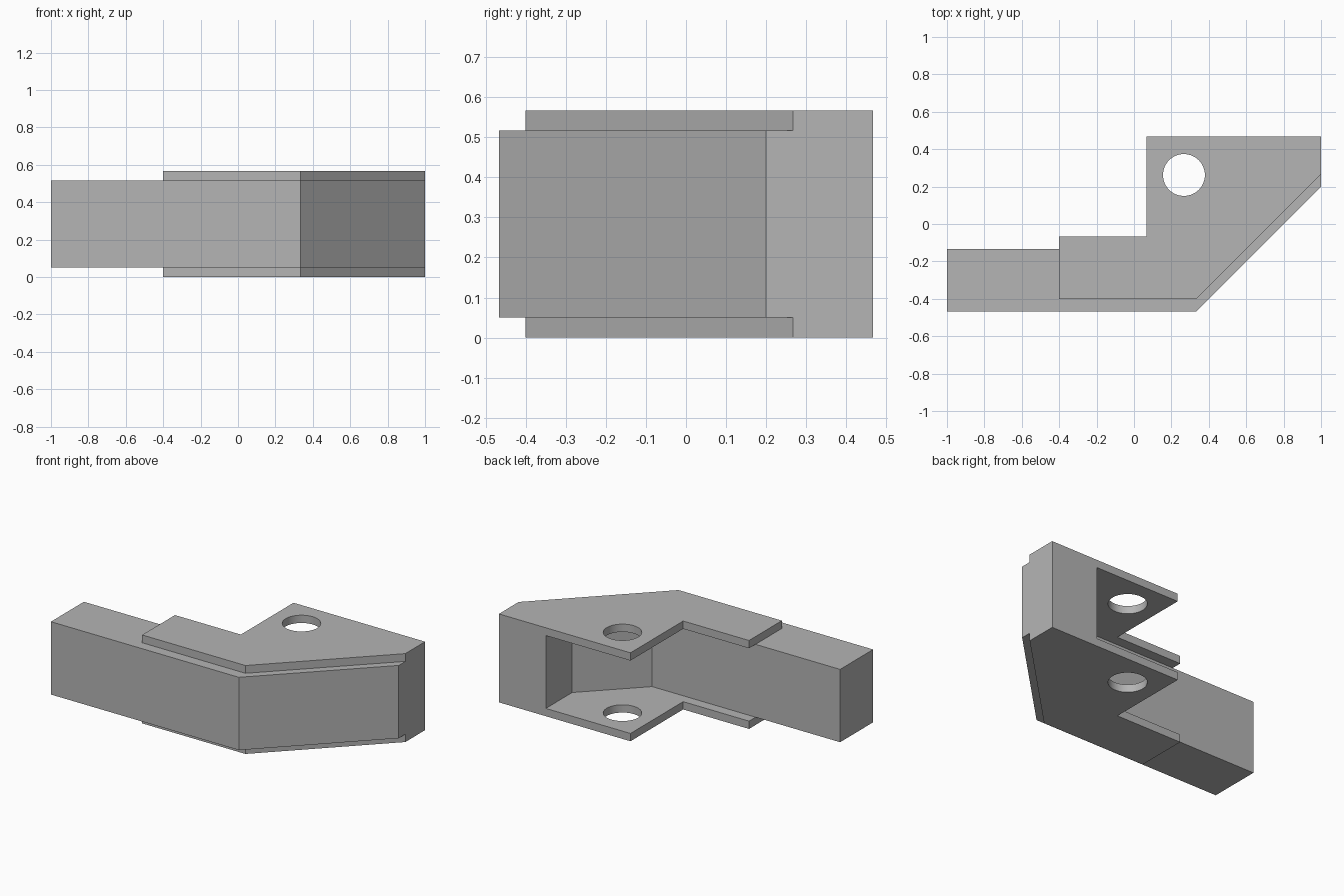
import bpy
import bmesh

cube = bpy.data.objects.get("Cube")
if cube:
    bpy.data.objects.remove(cube, do_unlink=True)

HEIGHT, PLATE = 0.567, 0.05

grey = bpy.data.materials.new("plain_grey")
grey.use_nodes = True
grey.diffuse_color = (0.46, 0.46, 0.46, 1)
grey.node_tree.nodes["Principled BSDF"].inputs["Base Color"].default_value = grey.diffuse_color


def prism(name, outline, z0, z1):
    """Extrude a flat outline upward from z0 to z1."""
    bm = bmesh.new()
    base = bm.faces.new([bm.verts.new((x, y, z0)) for x, y in outline])
    top = bmesh.ops.extrude_face_region(bm, geom=[base])["geom"]
    for v in top:
        if isinstance(v, bmesh.types.BMVert):
            v.co.z = z1
    bmesh.ops.recalc_face_normals(bm, faces=bm.faces)
    mesh = bpy.data.meshes.new(name)
    bm.to_mesh(mesh)
    bm.free()
    mesh.materials.append(grey)
    obj = bpy.data.objects.new(name, mesh)
    bpy.context.collection.objects.link(obj)
    return obj


def combine(target, other, operation):
    """Apply a boolean and discard the second solid."""
    mod = target.modifiers.new(operation.lower(), "BOOLEAN")
    mod.operation, mod.solver, mod.object = operation, "EXACT", other
    bpy.context.view_layer.objects.active = target
    bpy.ops.object.modifier_apply(modifier=mod.name)
    bpy.data.objects.remove(other, do_unlink=True)


# Bent bar: straight arm, diagonal corner and short end block
bar_outline = [(-1, -0.467), (0.333, -0.467), (1, 0.2), (1, 0.467),
               (0.667, 0.467), (0.667, 0.2), (0.333, -0.133), (-1, -0.133)]
bracket = prism("corner_bracket", bar_outline, PLATE, HEIGHT - PLATE)

# Matching cover plates below and above the bar
plate_outline = [(-0.4, -0.4), (0.333, -0.4), (1, 0.267), (1, 0.467),
                 (0.067, 0.467), (0.067, -0.067), (-0.4, -0.067)]
for name, z in (("lower_plate", 0), ("upper_plate", HEIGHT - PLATE)):
    combine(bracket, prism(name, plate_outline, z, z + PLATE), "UNION")

# Round pin hole through both plates
bpy.ops.mesh.primitive_cylinder_add(vertices=64, radius=0.112, depth=1,
                                    location=(0.267, 0.262, HEIGHT / 2))
pin = bpy.context.object
pin.name = "pin_hole_cutter"
pin.data.materials.append(grey)
pin.hide_render = True
combine(bracket, pin, "DIFFERENCE")

# Smooth hole walls, sharp corners elsewhere
bpy.ops.object.select_all(action="DESELECT")
bracket.select_set(True)
bpy.context.view_layer.objects.active = bracket
bpy.ops.object.shade_smooth_by_angle()
